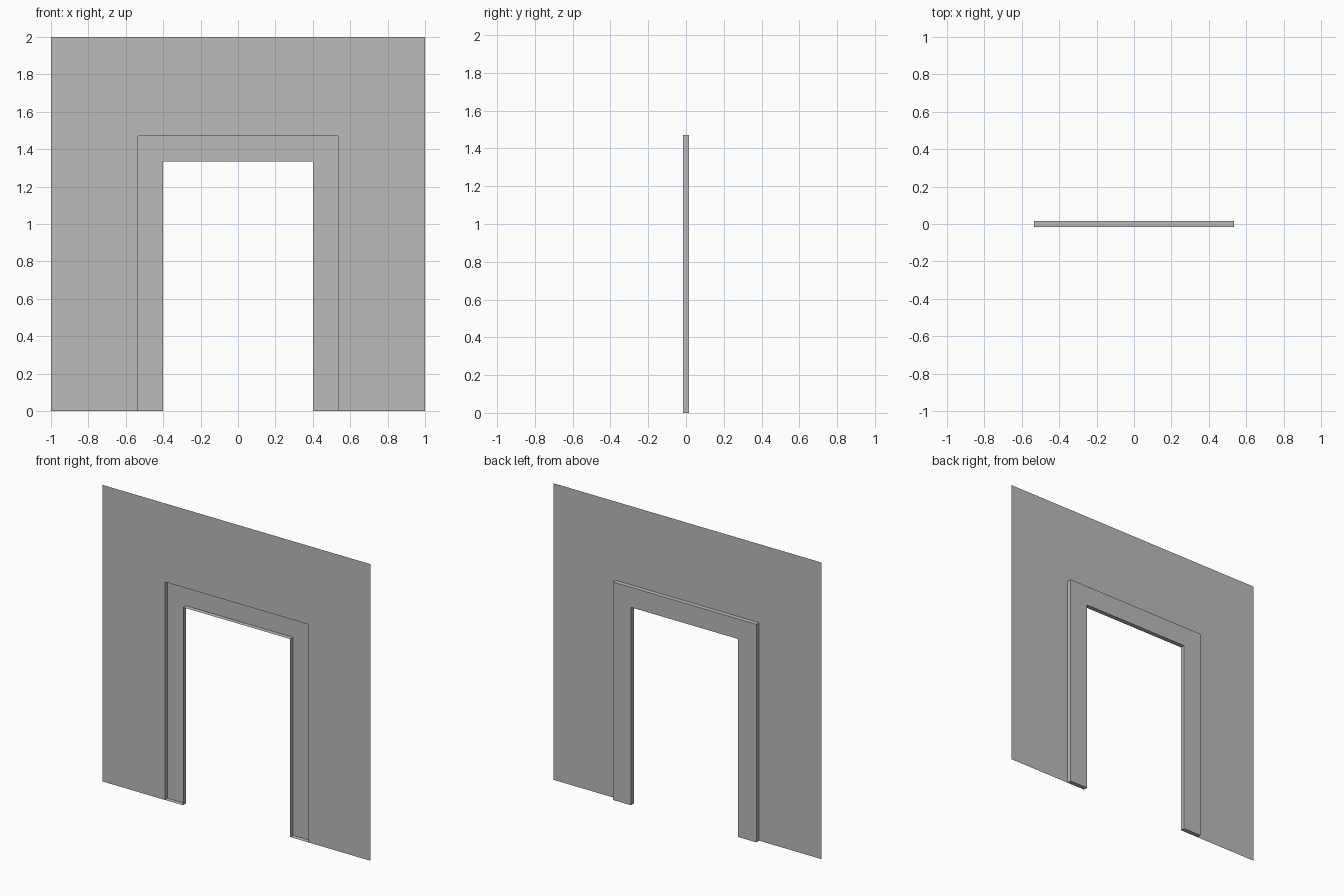
import bpy, bmesh

if "Cube" in bpy.data.objects:
    bpy.data.objects.remove(bpy.data.objects["Cube"])

grey = bpy.data.materials.new("plain grey")
grey.diffuse_color = (0.5, 0.5, 0.5, 1)
grey.use_nodes = True
grey.node_tree.nodes["Principled BSDF"].inputs["Base Color"].default_value = grey.diffuse_color

HALF, TOP = 1.0, 2.0            # wall sheet
OUT_X, OUT_Z = 0.535, 1.47      # outer edge of the door surround
IN_X, IN_Z = 0.4, 1.335         # door opening
FRONT, BACK = -0.015, 0.015


def arch(x, z):
    """Outline points of an upside-down U, from left foot to right foot."""
    return [(-x, 0), (-x, z), (x, z), (x, 0)]


def build(name, strips):
    """Make one object from strips of quads between pairs of matching paths."""
    bm = bmesh.new()
    for a, b in strips:
        for i in range(len(a) - 1):
            bm.faces.new([bm.verts.new(p) for p in (a[i], a[i + 1], b[i + 1], b[i])])
    bmesh.ops.remove_doubles(bm, verts=bm.verts, dist=1e-5)
    mesh = bpy.data.meshes.new(name)
    bm.to_mesh(mesh)
    bm.free()
    mesh.materials.append(grey)
    obj = bpy.data.objects.new(name, mesh)
    bpy.context.collection.objects.link(obj)


def at(path, y):
    return [(x, y, z) for x, z in path]


wall, outer, inner = arch(HALF, TOP), arch(OUT_X, OUT_Z), arch(IN_X, IN_Z)

# Thin wall sheet around the surround
build("wall", [(at(outer, FRONT), at(wall, FRONT))])

# Recessed surround: back panel, outer returns, opening returns and two feet
feet = [([(s * OUT_X, FRONT, 0), (s * IN_X, FRONT, 0)],
         [(s * OUT_X, BACK, 0), (s * IN_X, BACK, 0)]) for s in (-1, 1)]
build("door_surround", [
    (at(inner, BACK), at(outer, BACK)),
    (at(outer, BACK), at(outer, FRONT)),
    (at(inner, FRONT), at(inner, BACK)),
] + feet)
